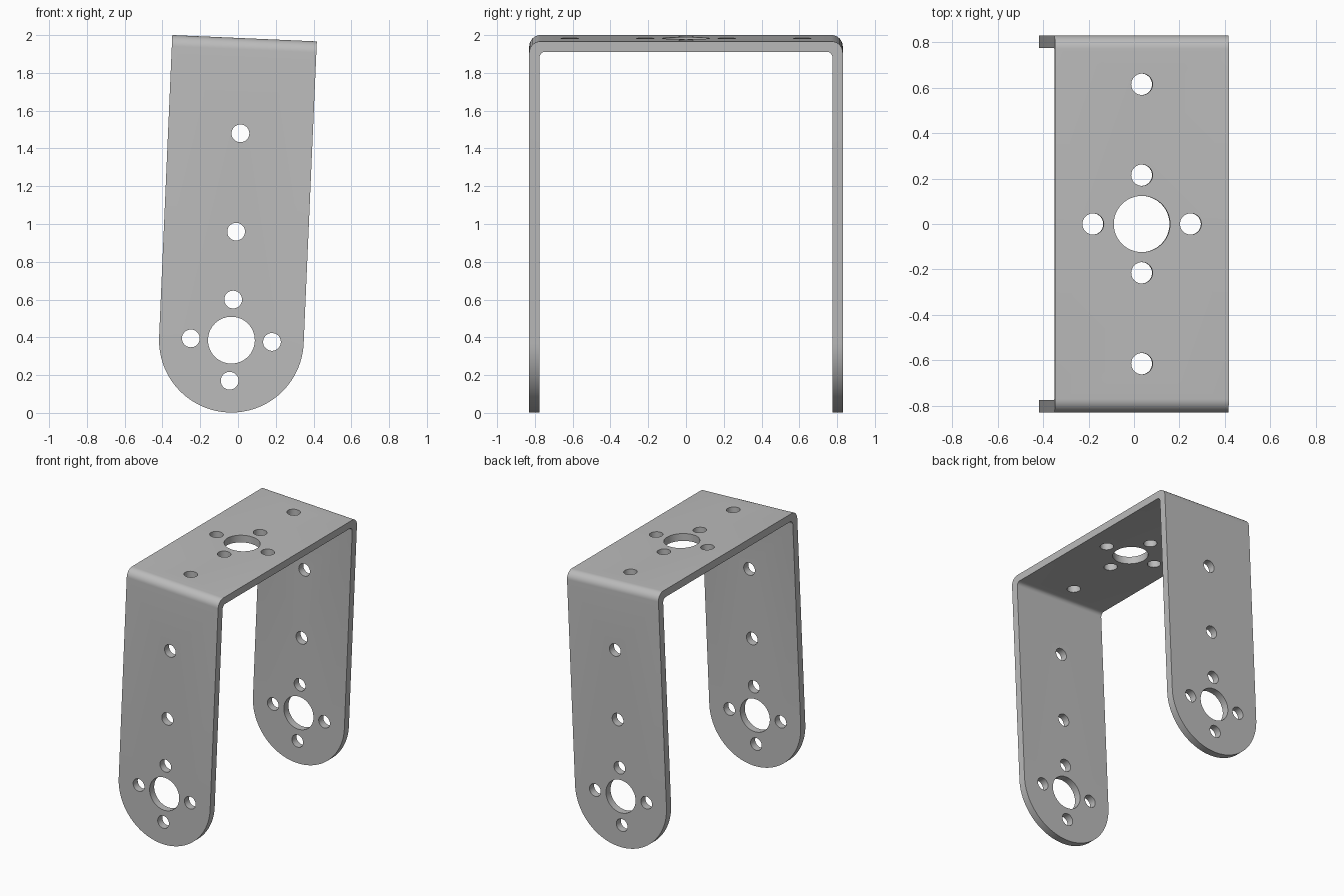
import bpy, bmesh, math
from mathutils import Matrix, Vector

if "Cube" in bpy.data.objects:
    bpy.data.objects.remove(bpy.data.objects["Cube"], do_unlink=True)

R = 0.383        # half width, also the rounded leg end
TOP = 1.6        # top face above the pivot hole
HALF = 0.83      # half span between outer leg faces
THICK = 0.055

metal = bpy.data.materials.new("grey metal")
metal.use_nodes = True
grey = (0.5, 0.5, 0.5, 1)
metal.diffuse_color = grey
metal.node_tree.nodes["Principled BSDF"].inputs["Base Color"].default_value = grey


def make_object(name, bm):
    bmesh.ops.recalc_face_normals(bm, faces=bm.faces)
    mesh = bpy.data.meshes.new(name)
    bm.to_mesh(mesh)
    bm.free()
    obj = bpy.data.objects.new(name, mesh)
    bpy.context.collection.objects.link(obj)
    mesh.materials.append(metal)
    return obj


def extrude_profile(name, points, offset):
    bm = bmesh.new()
    face = bm.faces.new([bm.verts.new(p) for p in points])
    new = bmesh.ops.extrude_face_region(bm, geom=[face])["geom"]
    bmesh.ops.translate(bm, vec=offset, verts=[v for v in new if isinstance(v, bmesh.types.BMVert)])
    return make_object(name, bm)


def arc(cx, cy, r, start, end, steps):
    angles = [math.radians(start + (end - start) * i / steps) for i in range(steps + 1)]
    return [(cx + r * math.cos(a), cy + r * math.sin(a)) for a in angles]


def add_cylinder(bm, centre, radius, depth, along_y):
    turn = Matrix.Rotation(math.pi / 2, 4, "X") if along_y else Matrix()
    bmesh.ops.create_cone(bm, cap_ends=True, segments=48, radius1=radius, radius2=radius,
                          depth=depth, matrix=Matrix.Translation(centre) @ turn)


# Bent sheet: outer bend, then inner bend, mirrored to a U
outer, inner = 0.06, 0.03
wall = HALF - THICK
half = [(HALF, -0.5)] + arc(HALF - outer, TOP - outer, outer, 0, 90, 10)
inside = arc(wall - inner, TOP - THICK - inner, inner, 90, 0, 8) + [(wall, -0.5)]
mirror = lambda pts: [(-y, z) for y, z in reversed(pts)]
loop = half + mirror(half) + mirror(inside) + inside[::1]
loop = half + mirror(half) + [(-y, z) for y, z in reversed(inside)] + inside
bracket = extrude_profile("u_bracket", [(-R, y, z) for y, z in loop], Vector((2 * R, 0, 0)))

# Rounded leg silhouette trims the lower ends
outline = [(R + 0.1, 0), (R + 0.1, TOP + 0.1), (-R - 0.1, TOP + 0.1), (-R - 0.1, 0)]
outline += arc(0, 0, R, 180, 360, 64)
trim = extrude_profile("leg_trim", [(x, -1, z) for x, z in outline], Vector((0, 2, 0)))

# Holes through both legs and the top plate
bm = bmesh.new()
big, small, ring = 0.124, 0.047, 0.215
add_cylinder(bm, (0, 0, 0), big, 2, True)
for x, z in [(ring, 0), (-ring, 0), (0, ring), (0, -ring), (0, 0.575), (0, 1.096)]:
    add_cylinder(bm, (x, 0, z), small, 2, True)
add_cylinder(bm, (0, 0, TOP), big, 0.3, False)
for x, y in [(ring, 0), (-ring, 0), (0, ring), (0, -ring), (0, 0.615), (0, -0.615)]:
    add_cylinder(bm, (x, y, TOP), small, 0.3, False)
holes = make_object("hole_cutters", bm)

bpy.context.view_layer.objects.active = bracket
bracket.select_set(True)
for cutter, operation in [(trim, "INTERSECT"), (holes, "DIFFERENCE")]:
    cutter.hide_render = True
    mod = bracket.modifiers.new(cutter.name, "BOOLEAN")
    mod.operation = operation
    mod.solver = "EXACT"
    mod.object = cutter
    bpy.ops.object.modifier_apply(modifier=mod.name)
    bpy.data.objects.remove(cutter, do_unlink=True)

# Slight lean, standing on the ground
bracket.data.transform(Matrix.Translation((-0.035, 0, R + 0.002)) @ Matrix.Rotation(math.radians(2.5), 4, "Y"))
bpy.ops.object.shade_smooth_by_angle(angle=math.radians(30))
